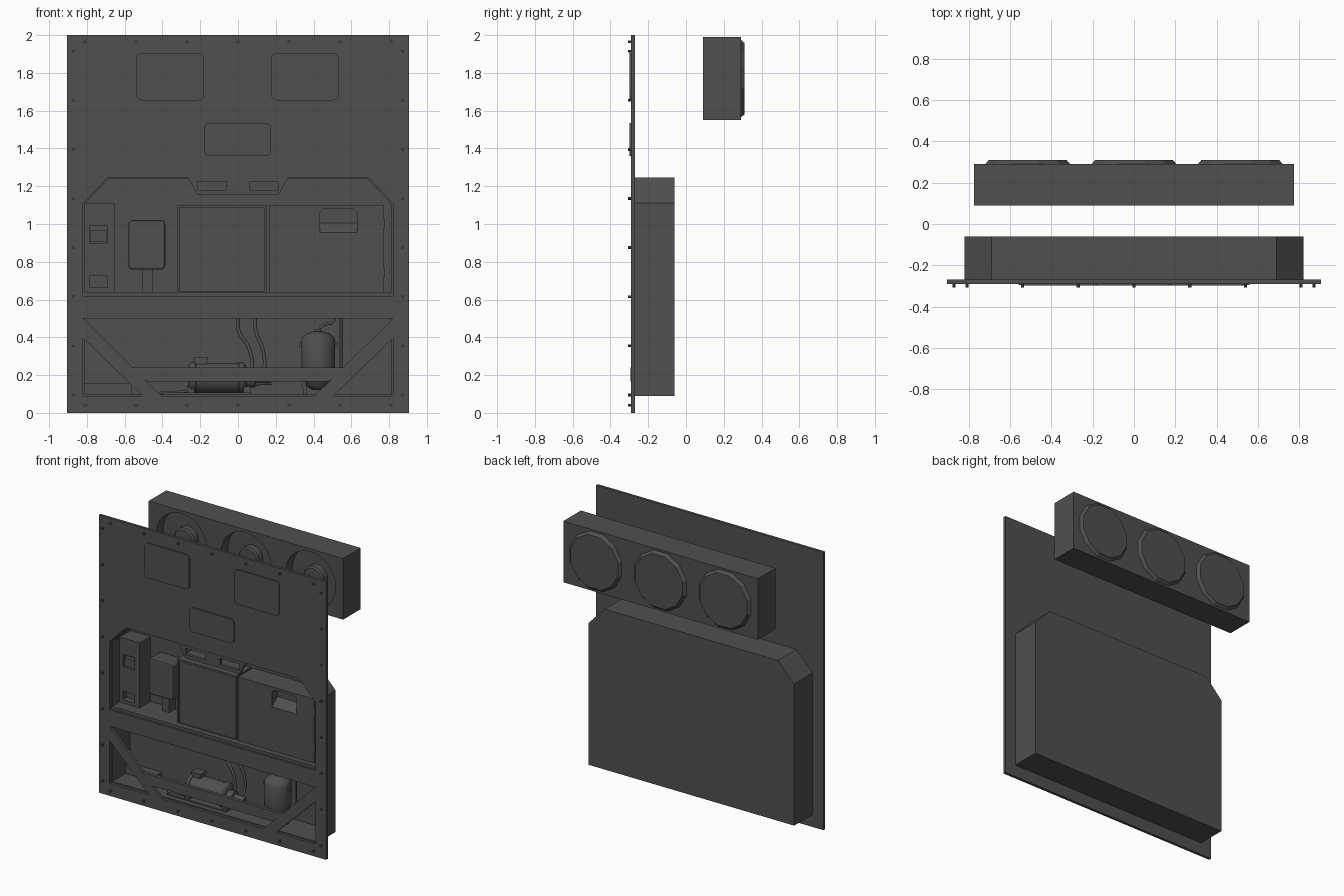
import bpy, bmesh, math
from mathutils import Matrix

if "Cube" in bpy.data.objects:
    bpy.data.objects.remove(bpy.data.objects["Cube"])

mat = bpy.data.materials.new("dark_grey")
mat.diffuse_color = (0.08, 0.08, 0.08, 1)
mat.use_nodes = True
mat.node_tree.nodes["Principled BSDF"].inputs["Base Color"].default_value = mat.diffuse_color


def finish(name, bm, smooth=False):
    bmesh.ops.remove_doubles(bm, verts=bm.verts, dist=1e-5)
    bmesh.ops.recalc_face_normals(bm, faces=bm.faces)
    me = bpy.data.meshes.new(name)
    bm.to_mesh(me)
    bm.free()
    ob = bpy.data.objects.new(name, me)
    bpy.context.collection.objects.link(ob)
    me.materials.append(mat)
    if smooth:
        bpy.ops.object.select_all(action='DESELECT')
        bpy.context.view_layer.objects.active = ob
        ob.select_set(True)
        bpy.ops.object.shade_smooth_by_angle(angle=math.radians(40))
    return ob


def prism(name, pts, a, b, axis='y'):
    """Extrude an (x,z) profile along y, or a (y,z) profile along x."""
    at = (lambda p, t: (p[0], t, p[1])) if axis == 'y' else (lambda p, t: (t, p[0], p[1]))
    bm = bmesh.new()
    lo = [bm.verts.new(at(p, a)) for p in pts]
    hi = [bm.verts.new(at(p, b)) for p in pts]
    bm.faces.new(lo)
    bm.faces.new(hi[::-1])
    n = len(pts)
    for i in range(n):
        bm.faces.new((lo[i], lo[(i + 1) % n], hi[(i + 1) % n], hi[i]))
    return finish(name, bm)


def box(name, x0, x1, y0, y1, z0, z1):
    return prism(name, [(x0, z0), (x1, z0), (x1, z1), (x0, z1)], y0, y1)


def rrect(x0, x1, z0, z1, r, n=4):
    pts = []
    for cx, cz, a0 in ((x1 - r, z1 - r, 0), (x0 + r, z1 - r, 90), (x0 + r, z0 + r, 180), (x1 - r, z0 + r, 270)):
        for i in range(n + 1):
            a = math.radians(a0 + 90 * i / n)
            pts.append((cx + r * math.cos(a), cz + r * math.sin(a)))
    return pts


def lathe(name, prof, loc, axis='z', n=32, smooth=True):
    """Spin a (radius, height) profile, then lay it along the axis."""
    bm = bmesh.new()
    rings = [[bm.verts.new((r * math.cos(2 * math.pi * (i + .5) / n), r * math.sin(2 * math.pi * (i + .5) / n), h))
              for i in range(n)] for r, h in [(0, prof[0][1])] + prof + [(0, prof[-1][1])]]
    for p, q in zip(rings, rings[1:]):
        for i in range(n):
            bm.faces.new((p[i], p[(i + 1) % n], q[(i + 1) % n], q[i]))
    bmesh.ops.dissolve_degenerate(bm, dist=1e-6, edges=bm.edges)
    rot = {'z': Matrix(), 'x': Matrix.Rotation(math.pi / 2, 4, 'Y'), 'y': Matrix.Rotation(-math.pi / 2, 4, 'X')}[axis]
    bmesh.ops.transform(bm, matrix=Matrix.Translation(loc) @ rot, verts=bm.verts)
    return finish(name, bm, smooth)


def cut(ob, *cutters):
    for c in cutters:
        c.hide_render = True
        m = ob.modifiers.new("cut", 'BOOLEAN')
        m.operation, m.solver, m.object = 'DIFFERENCE', 'EXACT', c
        bpy.context.view_layer.objects.active = ob
        bpy.ops.object.modifier_apply(modifier=m.name)
        bpy.data.objects.remove(c)


def pipe(name, pts, r):
    cu = bpy.data.curves.new(name, 'CURVE')
    cu.dimensions = '3D'
    cu.bevel_depth, cu.bevel_resolution, cu.resolution_u, cu.use_fill_caps = r, 3, 6, True
    sp = cu.splines.new('BEZIER')
    sp.bezier_points.add(len(pts) - 1)
    for bp, p in zip(sp.bezier_points, pts):
        bp.co = p
        bp.handle_left_type = bp.handle_right_type = 'AUTO'
    cu.materials.append(mat)
    bpy.context.collection.objects.link(bpy.data.objects.new(name, cu))


# Front panel with the large chamfered opening
opening = [(-.82, .09), (.82, .09), (.82, 1.11), (.69, 1.245), (-.69, 1.245), (-.82, 1.11)]
panel = box("front_panel", -.905, .905, -.29, -.27, 0, 2)
cut(panel, prism("cutter", opening, -.4, 0))

# Recessed housing behind the opening
housing = prism("rear_housing", opening, -.27, -.06)
inner = [(-.812, .098), (.812, .098), (.812, 1.107), (.687, 1.237), (-.687, 1.237), (-.812, 1.107)]
cut(housing, prism("cutter", inner, -.4, -.068))

# Frame members across the opening
box("main_beam", -.82, .82, -.29, -.265, .50, .62)
box("shelf", -.815, .815, -.275, -.065, .62, .64)
prism("lower_bar", [(-.48, .165), (.48, .165), (.56, .24), (-.56, .24)], -.295, -.27)
for s, side in ((-1, "left"), (1, "right")):
    prism(side + "_brace", [(s * .82, .5), (s * .82, .395), (s * .505, .09), (s * .405, .09)], -.29, -.27)

# Slotted flap at the top of the opening
flap = prism("vent_flap", [(-.265, 1.245), (-.215, 1.155), (.215, 1.155), (.265, 1.245)], -.292, -.27)
cut(flap, *[box("cutter", x, x + .155, -.4, -.2, 1.18, 1.225) for x in (-.215, .06)])

# Raised cover plates
for x0, x1, z0, z1 in ((-.54, -.18, 1.655, 1.905), (.175, .535, 1.655, 1.905), (-.18, .175, 1.36, 1.535)):
    prism("cover_plate", rrect(x0, x1, z0, z1, .03), -.298, -.28)

# Bolts around the rim
bolts = [(.27 * i, z) for i in range(-3, 4) for z in (.04, 1.965)]
bolts += [(x, .095 + .26 * i) for i in range(8) for x in (-.872, .872)]
for x, z in bolts:
    lathe("rim_bolt", [(.008, 0), (.008, .025)], (x, -.307, z), 'y', 8, False)

# Control column on the left
column = box("control_column", -.815, -.65, -.19, -.065, .64, 1.108)
cut(column, box("cutter", -.785, -.69, -.3, -.15, .90, .99), box("cutter", -.785, -.69, -.3, -.15, .665, .725))
box("column_switch", -.78, -.695, -.18, -.15, .905, .965)

# Small rounded unit on a stem
unit = prism("meter_case", rrect(-.58, -.385, .76, 1.02, .02), -.19, -.065)
bv = unit.modifiers.new("soft_edge", 'BEVEL')
bv.width, bv.segments = .01, 2
box("meter_stem", -.505, -.45, -.14, -.07, .64, .77)

# Framed centre cabinet
cab = box("centre_cabinet", -.32, .15, -.235, -.065, .63, 1.10)
cut(cab, box("cutter", -.308, .138, -.3, -.225, .642, 1.088))
box("cabinet_door", -.305, .135, -.232, -.22, .645, 1.085)

# Right cabinet with scooped handle
right = box("right_cabinet", .165, .77, -.235, -.065, .63, 1.10)
cut(right, prism("cutter", [(.435, .955), (.63, .955), (.63, 1.06), (.61, 1.08), (.455, 1.08), (.435, 1.06)], -.3, -.17))
prism("handle_scoop", [(-.235, .955), (-.17, .955), (-.17, 1.005)], .435, .63, 'x')
for z in (.72, .98):
    box("door_hinge", .768, .778, -.235, -.21, z, z + .05)

# Motor in the lower bay
lathe("motor_body", [(.06, 0), (.08, .012), (.085, .02), (.085, .04), (.08, .042), (.08, .268),
                     (.085, .27), (.085, .29), (.08, .298), (.06, .31)], (-.265, -.165, .185), 'x')
lathe("motor_nose", [(.045, 0), (.045, .05), (.028, .055), (.028, .12), (.022, .13)], (.04, -.165, .18), 'x', 24)
box("motor_terminal_box", -.23, -.165, -.195, -.135, .255, .285)
box("terminal_lid", -.235, -.16, -.20, -.13, .283, .295)
box("motor_base", -.40, .07, -.235, -.095, .095, .107)
for x in (-.25, .05):
    box("motor_foot", x - .02, x + .02, -.225, -.105, .10, .14)
box("corner_tray", -.815, -.56, -.12, -.065, .095, .155)

# Pressure tank
lathe("tank", [(.03, .12), (.06, .14), (.085, .20), (.09, .24), (.09, .385), (.082, .402),
               (.06, .42), (.03, .43)], (.425, -.155, 0))
lathe("tank_cap", [(.015, .425), (.015, .445)], (.425, -.155, 0), n=16)
for s in (-1, 1):
    box("tank_lug", .425 + s * .092 - .01, .425 + s * .092 + .01, -.17, -.14, .345, .375)
    prism("tank_leg", [(.425 + s * .06, .096), (.425 + s * .08, .096), (.425 + s * .09, .23), (.425 + s * .07, .23)],
          -.165, -.145)

# Pipes
pipe("hose_a", [(.0, -.14, .51), (.005, -.14, .43), (.055, -.14, .35), (.075, -.14, .24), (.06, -.15, .19)], .01)
pipe("hose_b", [(.09, -.12, .51), (.095, -.12, .43), (.13, -.12, .34), (.14, -.12, .24), (.12, -.15, .18)], .01)
pipe("tank_pipe", [(.425, -.155, .43), (.45, -.155, .465), (.50, -.155, .48), (.515, -.155, .51)], .008)
pipe("riser_pipe", [(.545, -.12, .51), (.545, -.12, .23)], .007)
pipe("floor_pipe", [(-.42, -.20, .105), (-.30, -.20, .112), (.05, -.19, .15), (.18, -.17, .155)], .007)

# Fan housing with front wells, hubs and tapered rear caps
fan = box("fan_housing", -.775, .775, .09, .29, 1.55, 1.99)
for x in (-.515, 0, .515):
    cut(fan, lathe("cutter", [(.2, 0), (.2, .12)], (x, .05, 1.77), 'y', 32, False))
    lathe("fan_hub", [(.07, 0), (.08, .01), (.08, .06)], (x, .115, 1.77), 'y', 24)
    lathe("fan_rear_cap", [(.215, 0), (.195, .022)], (x, .288, 1.77), 'y', 12, False)
